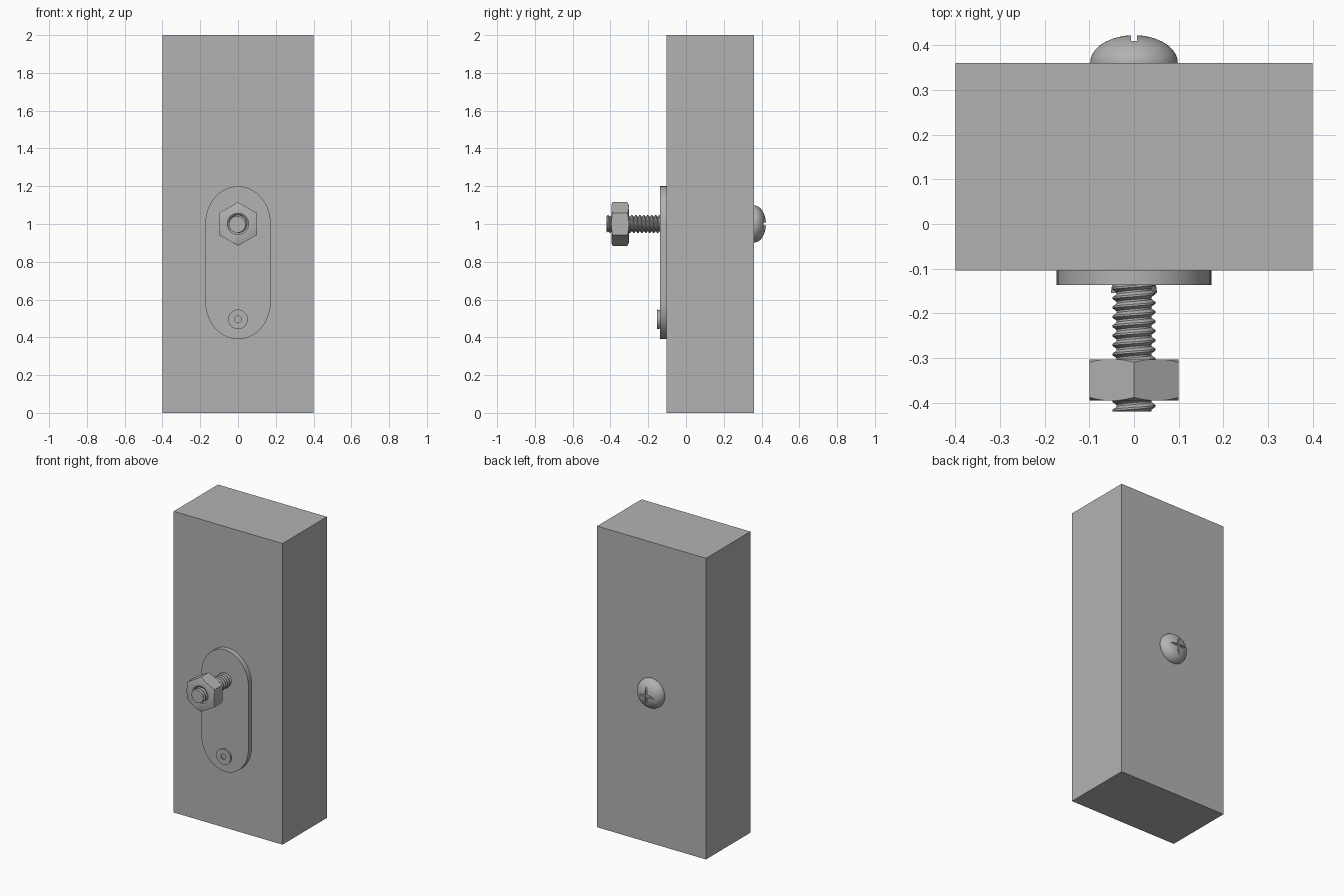
import bpy, bmesh
from math import pi, cos, sin
from mathutils import Vector

cube = bpy.data.objects.get("Cube")
if cube:
    bpy.data.objects.remove(cube, do_unlink=True)

grey = bpy.data.materials.new("plain_grey")
grey.use_nodes = True
grey.diffuse_color = (0.45, 0.45, 0.45, 1)
grey.node_tree.nodes["Principled BSDF"].inputs["Base Color"].default_value = grey.diffuse_color

AXIS = Vector((0, 1, 0))
BOLT_Z, RIVET_Z = 1.0, 0.495


def finish(name, bm, smooth=True):
    bmesh.ops.recalc_face_normals(bm, faces=bm.faces)
    mesh = bpy.data.meshes.new(name)
    bm.to_mesh(mesh)
    bm.free()
    mesh.materials.append(grey)
    obj = bpy.data.objects.new(name, mesh)
    bpy.context.collection.objects.link(obj)
    if smooth:
        shade(obj)
    return obj


def select(obj):
    bpy.ops.object.select_all(action='DESELECT')
    obj.select_set(True)
    bpy.context.view_layer.objects.active = obj


def shade(obj):
    select(obj)
    bpy.ops.object.shade_smooth_by_angle(angle=pi / 6)


def box(name, low, high):
    bm = bmesh.new()
    bmesh.ops.create_cube(bm, size=1)
    low, high = Vector(low), Vector(high)
    for v in bm.verts:
        v.co = (low + high) / 2 + v.co * (high - low)
    return finish(name, bm, False)


def lathe(name, profile, z, steps=48):
    """Revolve (radius, y) points about a front-to-back axis."""
    bm = bmesh.new()
    verts = [bm.verts.new((r, y, z)) for r, y in profile]
    edges = [bm.edges.new(pair) for pair in zip(verts, verts[1:])]
    bmesh.ops.spin(bm, geom=verts + edges, cent=(0, 0, z), axis=AXIS,
                   angle=2 * pi, steps=steps)
    bmesh.ops.remove_doubles(bm, verts=bm.verts, dist=1e-5)
    return finish(name, bm)


def prism(name, outline, y0, y1, smooth=True):
    """Extrude an (x, z) outline from y0 to y1."""
    bm = bmesh.new()
    face = bm.faces.new([bm.verts.new((x, y0, z)) for x, z in outline])
    geom = bmesh.ops.extrude_face_region(bm, geom=[face])["geom"]
    moved = [g for g in geom if isinstance(g, bmesh.types.BMVert)]
    bmesh.ops.translate(bm, verts=moved, vec=(0, y1 - y0, 0))
    return finish(name, bm, smooth)


def cut(obj, cutter, operation='DIFFERENCE'):
    select(obj)
    mod = obj.modifiers.new("cut", 'BOOLEAN')
    mod.object, mod.operation, mod.solver = cutter, operation, 'EXACT'
    bpy.ops.object.modifier_apply(modifier=mod.name)
    bpy.data.objects.remove(cutter, do_unlink=True)


# Main block
box("block", (-0.4, -0.104, 0), (0.4, 0.361, 2))

# Backing plate with rounded ends
outline = []
for centre, start in ((1.0, 0), (0.59, pi)):
    for i in range(33):
        a = start + pi * i / 32
        outline.append((0.173 * cos(a), centre + 0.2 * sin(a)))
prism("plate", outline, -0.137, -0.1)

# Rivet with a small dimple
lathe("rivet", [(0, -0.146), (0.018, -0.146), (0.018, -0.154), (0.052, -0.154),
                (0.048, -0.13), (0, -0.13)], RIVET_Z)

# Threaded shaft: helical groove trimmed flat at both ends
pitch, minor, major, turns, steps = 0.021, 0.039, 0.048, 18, 32
front, back = -0.42, -0.1
bm = bmesh.new()
verts = [bm.verts.new((r, front - 2 * pitch + t * pitch, BOLT_Z))
         for r, t in ((minor, 0), (minor, 0.2), (major, 0.5), (major, 0.7), (minor, 1))]
edges = [bm.edges.new(pair) for pair in zip(verts, verts[1:])]
bmesh.ops.spin(bm, geom=verts + edges, cent=(0, 0, BOLT_Z), axis=AXIS,
               dvec=AXIS * pitch / steps, angle=2 * pi * turns, steps=steps * turns)
bmesh.ops.remove_doubles(bm, verts=bm.verts, dist=1e-4)
for y, side in ((front, -1), (back, 1)):
    result = bmesh.ops.bisect_plane(bm, geom=bm.verts[:] + bm.edges[:] + bm.faces[:],
                                    plane_co=(0, y, 0), plane_no=AXIS * side, clear_outer=True)
    rim = [g for g in result["geom_cut"] if isinstance(g, bmesh.types.BMEdge)]
    bmesh.ops.edgeloop_fill(bm, edges=rim)
finish("threaded_shaft", bm)

# Solid core of the shaft
lathe("shaft_core", [(0, front), (minor, front), (minor, 0.35), (0, 0.35)], BOLT_Z, 32)

# Hex nut with chamfered corners and countersunk hole
n0, n1, c = -0.395, -0.303, 0.009
hexagon = [(0.1155 * sin(i * pi / 3), BOLT_Z + 0.1155 * cos(i * pi / 3)) for i in range(6)]
nut = prism("hex_nut", hexagon, n0, n1, False)
cut(nut, lathe("nut_chamfer", [(0, n0 - 0.001), (0.099, n0 - 0.001), (0.12, n0 + c),
                               (0.12, n1 - c), (0.099, n1 + 0.001), (0, n1 + 0.001)],
               BOLT_Z, 72), 'INTERSECT')
cut(nut, lathe("nut_hole", [(0, n0 - 0.001), (0.058, n0 - 0.001), (0.044, n0 + 0.012),
                            (0.044, n1 - 0.012), (0.058, n1 + 0.001), (0, n1 + 0.001)], BOLT_Z))
shade(nut)

# Domed bolt head with a cross slot
dome = [(0, 0.35), (0.098, 0.35)]
dome += [(0.098 * cos(i * pi / 24), 0.361 + 0.062 * sin(i * pi / 24)) for i in range(13)]
head = lathe("bolt_head", dome, BOLT_Z, 64)
arm, half = 0.065, 0.007
for dx, dz in ((arm, half), (half, arm)):
    cut(head, box("slot_cutter", (-dx, 0.41, BOLT_Z - dz), (dx, 0.45, BOLT_Z + dz)))
shade(head)
